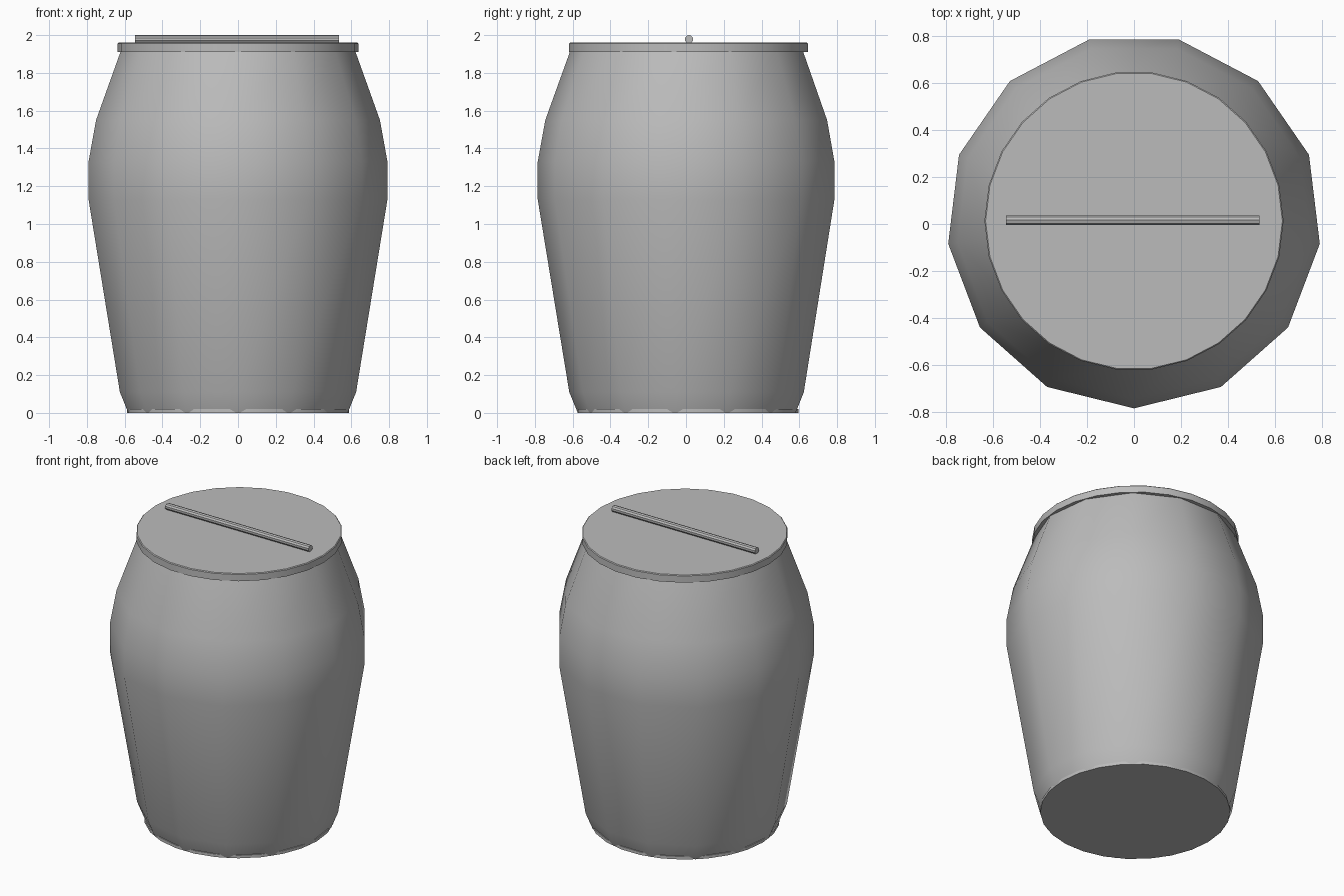
import bpy
import bmesh
from math import sin, cos, pi, radians

cube = bpy.data.objects.get("Cube")
if cube:
    bpy.data.objects.remove(cube, do_unlink=True)

# One plain grey for everything
grey = bpy.data.materials.new("grey")
grey.use_nodes = True
colour = (0.5, 0.5, 0.5, 1)
grey.diffuse_color = colour
grey.node_tree.nodes["Principled BSDF"].inputs["Base Color"].default_value = colour


def lathe(name, profile, sides, start, centre, bottom=True, top=True, smooth=35):
    """Closed-round part from (radius, z) points; start is the first corner's angle."""
    bm = bmesh.new()
    rings = []
    for r, z in profile:
        angles = [start + 2 * pi * i / sides for i in range(sides)]
        rings.append([bm.verts.new((r * cos(a), r * sin(a), z)) for a in angles])
    for low, high in zip(rings, rings[1:]):
        for i in range(sides):
            j = (i + 1) % sides
            bm.faces.new((low[i], low[j], high[j], high[i]))
    if bottom:
        bm.faces.new(rings[0][::-1])
    if top:
        bm.faces.new(rings[-1])
    mesh = bpy.data.meshes.new(name)
    bm.to_mesh(mesh)
    bm.free()
    mesh.materials.append(grey)
    obj = bpy.data.objects.new(name, mesh)
    bpy.context.collection.objects.link(obj)
    obj.location = centre
    if smooth:
        bpy.ops.object.select_all(action="DESELECT")
        obj.select_set(True)
        bpy.context.view_layer.objects.active = obj
        bpy.ops.object.shade_smooth_by_angle(angle=radians(smooth))
    return obj


# Bulging thirteen-sided body, one corner to the front
body_profile = [(0.585, 0), (0.63, 0.11), (0.797, 1.13), (0.797, 1.33),
                (0.757, 1.55), (0.62, 1.93)]
lathe("barrel_body", body_profile, 13, -pi / 2, (0, 0.012, 0), bottom=False)

# Rounder base plate and lid
lathe("base_plate", [(0.587, 0), (0.587, 0.02)], 26, 0, (0, 0.012, 0))
lathe("lid", [(0.637, 1.91), (0.637, 1.955), (0.632, 1.96)], 26, 0, (0, 0.013, 0))

# Straight bar handle across the lid
bar = lathe("lid_handle", [(0.022, -0.54), (0.022, 0.54)], 10, 0,
            (-0.005, 0.016, 1.978), smooth=0)
bar.rotation_euler = (0, pi / 2, 0)
